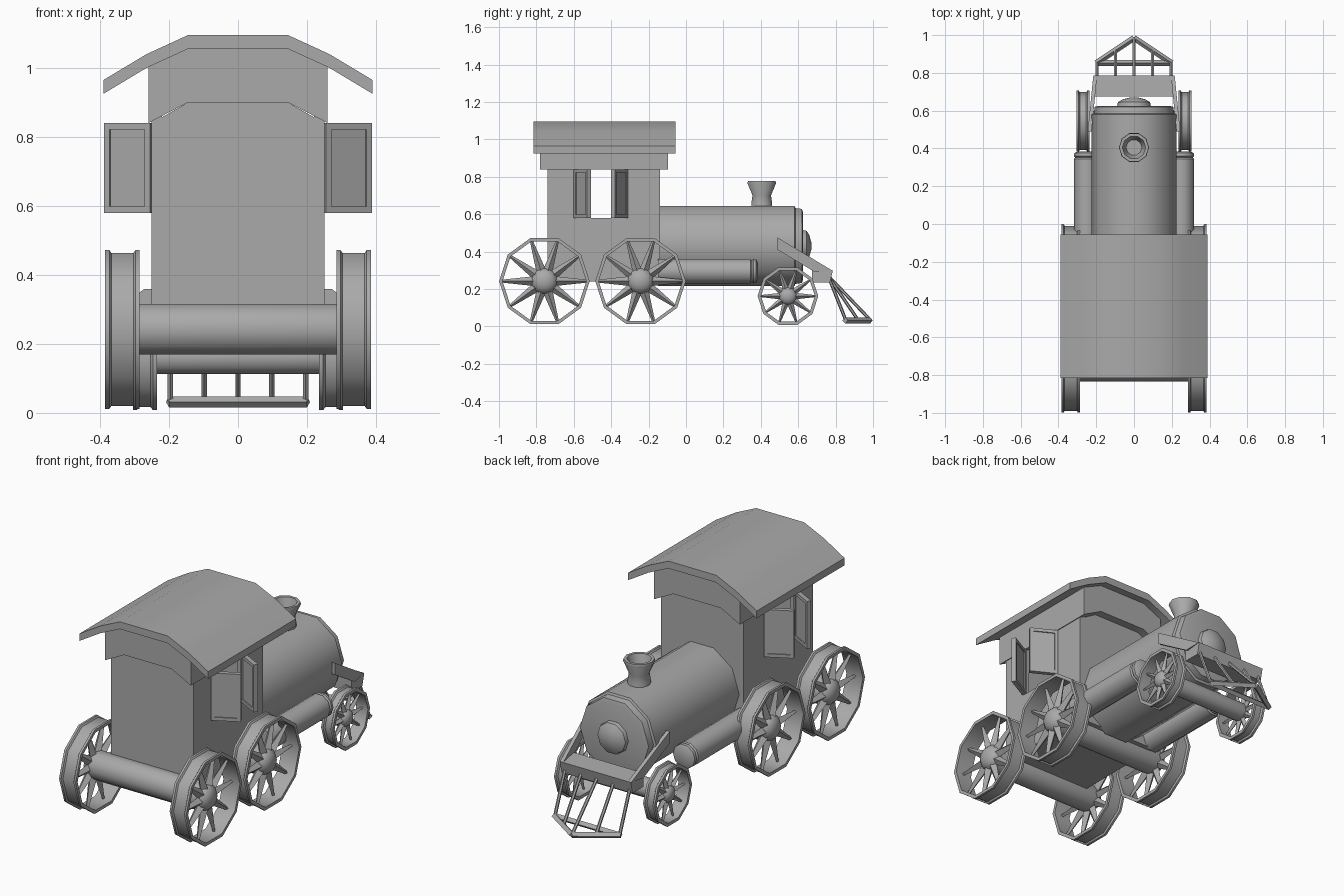
import bpy, bmesh, math
from mathutils import Matrix, Vector

cube = bpy.data.objects.get("Cube")
if cube:
    bpy.data.objects.remove(cube, do_unlink=True)

GREY = (0.4, 0.4, 0.4, 1)
mat = bpy.data.materials.new("plain grey")
mat.use_nodes = True
mat.diffuse_color = GREY
mat.node_tree.nodes["Principled BSDF"].inputs["Base Color"].default_value = GREY
parts = []


def finish(bm, name):
    bmesh.ops.recalc_face_normals(bm, faces=bm.faces)
    me = bpy.data.meshes.new(name)
    bm.to_mesh(me)
    bm.free()
    me.materials.append(mat)
    ob = bpy.data.objects.new(name, me)
    bpy.context.collection.objects.link(ob)
    parts.append(ob)
    return ob


def place(axis, a, u, v):
    return {"x": (a, u, v), "y": (u, a, v), "z": (u, v, a)}[axis]


def add_box(bm, lo, hi, matrix=Matrix()):
    lo, hi = Vector(lo), Vector(hi)
    m = matrix @ Matrix.Translation((lo + hi) / 2) @ Matrix.Diagonal((*(hi - lo), 1))
    bmesh.ops.create_cube(bm, size=1, matrix=m)


def add_bar(bm, p, q, r1, r2, sides=4):
    p, q = Vector(p), Vector(q)
    turn = (q - p).to_track_quat("Z", "Y").to_matrix().to_4x4()
    bmesh.ops.create_cone(bm, cap_ends=True, segments=sides, radius1=r1, radius2=r2,
                          depth=(q - p).length,
                          matrix=Matrix.Translation((p + q) / 2) @ turn)


def add_prism(bm, pts, axis, lo, hi):
    ends = [[bm.verts.new(place(axis, a, u, v)) for u, v in pts] for a in (lo, hi)]
    n = len(pts)
    for ring in ends:
        bm.faces.new(ring)
    for i in range(n):
        j = (i + 1) % n
        bm.faces.new((ends[0][i], ends[0][j], ends[1][j], ends[1][i]))


def add_lathe(bm, profile, axis, centre=(0, 0), closed=False, sides=10):
    """Turn (position, radius) pairs around an axis."""
    rings = []
    for a, r in profile:
        rings.append([bm.verts.new(place(axis, a, centre[0] + r * math.cos(t),
                                         centre[1] + r * math.sin(t)))
                      for t in (math.tau * k / sides for k in range(sides))])
    pairs = list(zip(rings, rings[1:] + rings[:1]))
    for one, two in pairs if closed else pairs[:-1]:
        for k in range(sides):
            m = (k + 1) % sides
            bm.faces.new((one[k], one[m], two[m], two[k]))
    if not closed:
        bm.faces.new(rings[0])
        bm.faces.new(rings[-1])


def lathe(name, *args, **kw):
    bm = bmesh.new()
    add_lathe(bm, *args, **kw)
    return finish(bm, name)


def mirror(half):
    return half + [(-u, v) for u, v in reversed(half)]


# Cab: arched end walls, floor, side walls with an open window on each side
bm = bmesh.new()
arch = mirror([(0.25, 0.24), (0.25, 0.84), (0.145, 0.9)])
for y in (-0.74, -0.17):
    add_prism(bm, arch, "y", y, y + 0.03)
add_box(bm, (-0.25, -0.74, 0.24), (0.25, -0.14, 0.27))
for s in (-1, 1):
    for lo, hi, top in ((-0.74, -0.59, 0.86), (-0.59, -0.32, 0.58), (-0.32, -0.14, 0.86)):
        xs = sorted((s * 0.22, s * 0.25))
        add_box(bm, (xs[0], lo, 0.24), (xs[1], hi, top))
finish(bm, "cab")

# Cornice under the roof
bm = bmesh.new()
outline = mirror([(0.145, 0.9), (0.26, 0.84), (0.26, 1.02), (0.145, 1.07)])
add_prism(bm, outline, "y", -0.78, -0.095)
finish(bm, "cornice")

# Roof slab
bm = bmesh.new()
top = mirror([(0.39, 0.965), (0.265, 1.04), (0.145, 1.095)])
under = [(u, v - 0.04) for u, v in reversed(top)]
add_prism(bm, top + under, "y", -0.815, -0.055)
finish(bm, "roof")

# Window shutters standing ajar
for s, side in ((-1, "right"), (1, "left")):
    for hinge, way, end in ((-0.59, 1, "rear"), (-0.32, -1, "front")):
        bm = bmesh.new()
        out = Vector((s * 0.13, way * 0.07, 0)).normalized()
        m = Matrix.Translation((s * 0.25, hinge, 0.58)) @ Matrix.Rotation(math.atan2(out.y, out.x), 4, "Z")
        w, h, t, f = 0.15, 0.26, 0.012, 0.018
        add_box(bm, (f, -t / 2, f), (w - f, t / 2, h - f), m)
        for lo, hi in (((0, 0), (f, h)), ((w - f, 0), (w, h)),
                       ((f, 0), (w - f, f)), ((f, h - f), (w - f, h))):
            add_box(bm, (lo[0], -t, lo[1]), (hi[0], t, hi[1]), m)
        finish(bm, f"{side}_{end}_shutter")

# Boiler, door and chimney
MID = (0, 0.43)
lathe("boiler", [(-0.15, 0.225), (0.58, 0.225), (0.585, 0.213), (0.62, 0.208), (0.625, 0.19)], "y", MID)
lathe("boiler_door", [(0.62, 0.09), (0.645, 0.085), (0.66, 0.06), (0.67, 0.02)], "y", MID)
lathe("chimney", [(0.61, 0.06), (0.66, 0.058), (0.7, 0.052), (0.765, 0.08), (0.777, 0.078),
                  (0.777, 0.062), (0.71, 0.042)], "z", (0, 0.405))

# Steam cylinders beside the boiler
for s, side in ((-1, "right"), (1, "left")):
    lathe(f"{side}_cylinder", [(-0.15, 0.068), (0.345, 0.068), (0.352, 0.06), (0.36, 0.068),
                               (0.375, 0.066), (0.385, 0.045)], "y", (s * 0.25, 0.295))


# Wheels and axles
def wheel(name, s, y, radius, inner, outer, hub):
    bm = bmesh.new()
    edge = 0.012
    rim = [(inner, radius), (inner + edge, radius), (inner + edge * 1.5, radius - 0.009),
           (outer - edge * 1.5, radius - 0.009), (outer - edge, radius), (outer, radius),
           (outer, radius - 0.018), (inner, radius - 0.018)]
    add_lathe(bm, [(s * a, r) for a, r in rim], "x", (y, radius), closed=True)
    x = s * (inner + outer) / 2
    for k in range(10):
        t = math.tau * k / 10
        d = Vector((0, math.cos(t), math.sin(t)))
        c = Vector((x, y, radius))
        add_bar(bm, c + d * hub * 0.8, c + d * (radius - 0.014), hub * 0.33, hub * 0.1)
    finish(bm, name)


for label, y, radius, inner, outer, hub in (("rear", -0.757, 0.242, 0.285, 0.385, 0.077),
                                            ("middle", -0.243, 0.242, 0.285, 0.385, 0.077),
                                            ("front", 0.545, 0.162, 0.235, 0.305, 0.052)):
    for s, side in ((-1, "right"), (1, "left")):
        wheel(f"{side}_{label}_wheel", s, y, radius, inner, outer, hub)
    mid = (inner + outer) / 2
    half = [(mid - hub * 0.3, hub), (mid + hub * 0.2, hub * 0.9),
            (mid + hub * 0.5, hub * 0.6), (mid + hub * 0.6, hub * 0.2)]
    ends = [(-a, r) for a, r in reversed(half)] + half
    lathe(f"{label}_axle", ends, "x", (y, radius))

# Bumper beam and its slanted side arms
bm = bmesh.new()
add_prism(bm, [(0.675, 0.235), (0.77, 0.235), (0.785, 0.3), (0.675, 0.31)], "x", -0.215, 0.215)
finish(bm, "bumper")
for s, side in ((-1, "right"), (1, "left")):
    bm = bmesh.new()
    add_prism(bm, [(0.49, 0.475), (0.78, 0.3), (0.69, 0.29), (0.49, 0.41)], "x", -0.01, 0.01)
    for v in bm.verts:
        v.co.x += s * (0.235 - (v.co.y - 0.49) * 0.1)
    finish(bm, f"{side}_bumper_arm")

# Pilot grille: pointed bottom frame and slanted bars
bm = bmesh.new()
tip, left, right = (0, 0.985, 0.032), (0.2, 0.852, 0.032), (-0.2, 0.852, 0.032)
for p, q in ((tip, left), (left, right), (right, tip)):
    add_bar(bm, p, q, 0.016, 0.016)
for k in range(-2, 3):
    x = k * 0.098
    add_bar(bm, (x, 0.76, 0.27), (x, 0.985 - abs(x) * 0.67, 0.035), 0.009, 0.009, 6)
finish(bm, "pilot_grille")

# Smooth shading with crisp edges
bpy.ops.object.select_all(action="DESELECT")
for ob in parts:
    ob.select_set(True)
bpy.context.view_layer.objects.active = parts[0]
bpy.ops.object.shade_smooth_by_angle(angle=math.radians(40))
